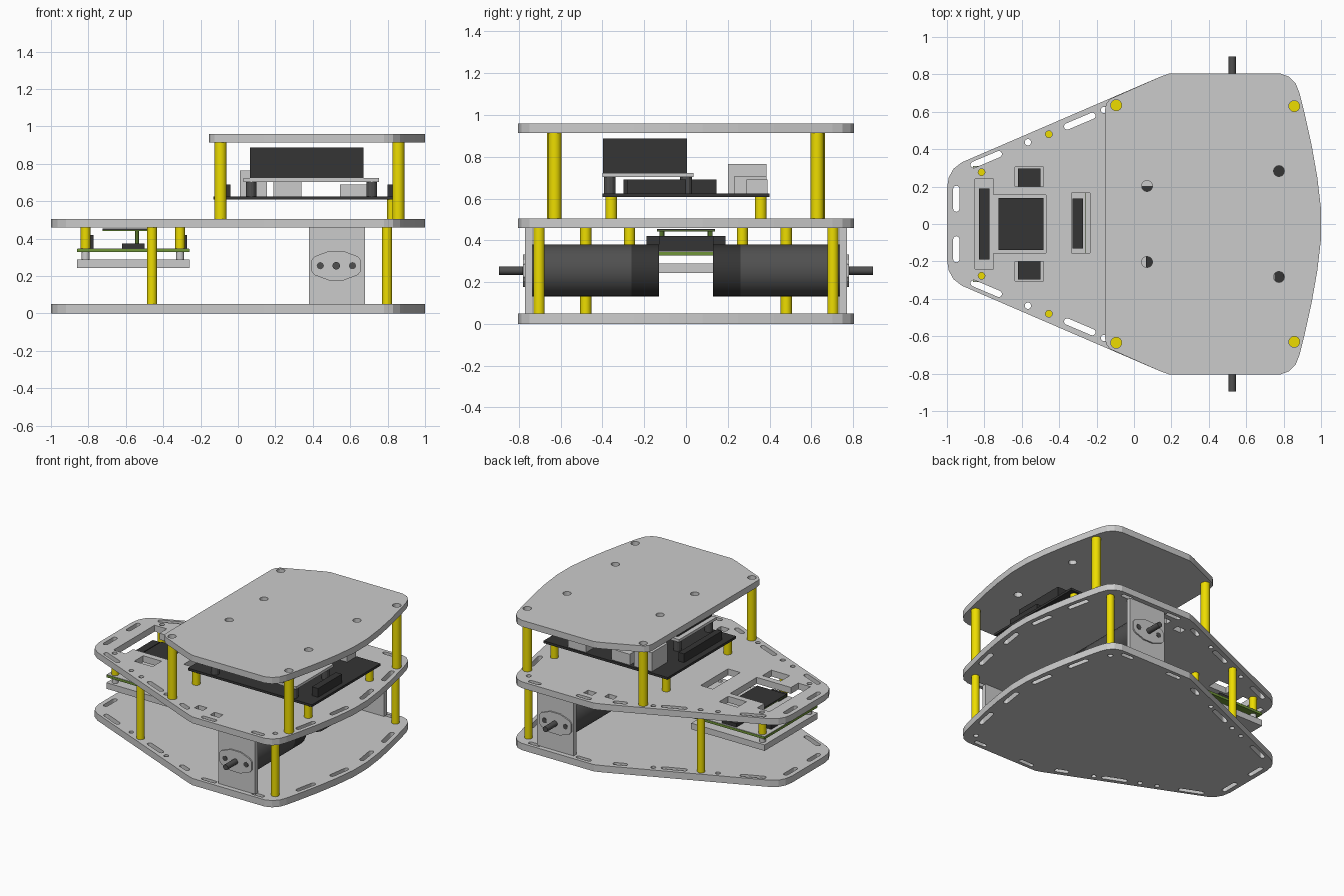
import bpy, math
from mathutils import Vector

if "Cube" in bpy.data.objects:
    bpy.data.objects.remove(bpy.data.objects["Cube"])


def material(name, rgb):
    m = bpy.data.materials.new(name)
    m.diffuse_color = (*rgb, 1)
    m.use_nodes = True
    m.node_tree.nodes["Principled BSDF"].inputs["Base Color"].default_value = m.diffuse_color
    return m


DARK = material("dark", (0.035, 0.035, 0.035))
STEEL = material("dark_steel", (0.08, 0.08, 0.08))
YELLOW = material("yellow", (0.85, 0.72, 0.0))
GREEN = material("green", (0.16, 0.30, 0.04))


def box(name, x0, x1, y0, y1, z0, z1, mat=None):
    bpy.ops.mesh.primitive_cube_add(size=1, location=((x0 + x1) / 2, (y0 + y1) / 2, (z0 + z1) / 2))
    o = bpy.context.object
    o.name = name
    o.scale = (x1 - x0, y1 - y0, z1 - z0)
    if mat:
        o.data.materials.append(mat)
    return o


def rod(name, a, b, r, mat=None, sides=20):
    a, b = Vector(a), Vector(b)
    bpy.ops.mesh.primitive_cylinder_add(vertices=sides, radius=r, depth=(b - a).length, location=(a + b) / 2)
    o = bpy.context.object
    o.name = name
    o.rotation_euler = (b - a).to_track_quat('Z', 'Y').to_euler()
    bpy.ops.object.shade_smooth_by_angle()
    if mat:
        o.data.materials.append(mat)
    return o


def plate(name, loops, z0, z1):
    """Outline with holes, filled and extruded between two heights."""
    c = bpy.data.curves.new(name, 'CURVE')
    c.dimensions = '2D'
    c.fill_mode = 'BOTH'
    c.extrude = (z1 - z0) / 2
    for pts in loops:
        s = c.splines.new('POLY')
        s.points.add(len(pts) - 1)
        for p, (x, y) in zip(s.points, pts):
            p.co = (x, y, 0, 1)
        s.use_cyclic_u = True
    o = bpy.data.objects.new(name, c)
    bpy.context.collection.objects.link(o)
    o.location.z = (z0 + z1) / 2
    bpy.ops.object.select_all(action='DESELECT')
    o.select_set(True)
    bpy.context.view_layer.objects.active = o
    bpy.ops.object.convert(target='MESH')
    bpy.ops.object.shade_flat()
    return bpy.context.object


def slot(cx, cy, length, width, ang=0.0):
    r, h, pts = width / 2, (length - width) / 2, []
    for side in (1, -1):
        for i in range(7):
            t = -math.pi / 2 + math.pi * i / 6
            x, y = side * (h + r * math.cos(t)), side * r * math.sin(t)
            pts.append((cx + x * math.cos(ang) - y * math.sin(ang), cy + x * math.sin(ang) + y * math.cos(ang)))
    return pts


def hole(x, y, r):
    return [(x + r * math.cos(i * math.pi / 8), y + r * math.sin(i * math.pi / 8)) for i in range(16)]


def rect(x0, x1, y0, y1):
    return [(x0, y0), (x1, y0), (x1, y1), (x0, y1)]


def flip(pts):
    return [(x, -y) for x, y in reversed(pts)]


def both(loops):
    return loops + [flip(p) for p in loops]


# Plates
nose = [(-1, 0.19), (-0.99, 0.25), (-0.965, 0.295), (-0.92, 0.33)]
tail = [(0.14, 0.787), (0.19, 0.805), (0.78, 0.805), (0.83, 0.787), (0.865, 0.75), (0.885, 0.70),
        (0.91, 0.6), (0.95, 0.42), (0.98, 0.25), (1, 0.08)]
deck_outline = nose + tail
deck_outline = deck_outline + flip(deck_outline)
lid_outline = [(-0.155, 0.61), (-0.148, 0.645), (-0.125, 0.67)] + tail
lid_outline = lid_outline + flip(lid_outline)

edge_slots = both([slot(-0.95, 0.135, 0.14, 0.034, math.pi / 2), slot(-0.79, 0.345, 0.18, 0.034, 0.4),
                   slot(-0.29, 0.55, 0.18, 0.034, 0.4), hole(-0.567, 0.437, 0.017), hole(-0.16, 0.61, 0.017),
                   hole(-0.455, 0.48, 0.018), hole(0.795, 0.70, 0.018), slot(0.3, 0.765, 0.12, 0.03),
                   slot(0.05, 0.695, 0.1, 0.034, 0.4), slot(0.70, 0.765, 0.1, 0.03),
                   slot(0.89, 0.48, 0.17, 0.034, -1.36), slot(0.94, 0.16, 0.17, 0.034, -1.42)])
sensor_window = [(-0.85, -0.24), (-0.75, -0.24), (-0.75, -0.155), (-0.47, -0.155)]
sensor_window = sensor_window + flip(sensor_window)
deck_windows = [sensor_window, rect(-0.335, -0.235, -0.155, 0.165)] + both(
    [rect(-0.635, -0.485, 0.2, 0.305), hole(-0.815, 0.277, 0.018), rect(0.27, 0.34, 0.66, 0.71),
     rect(0.12, 0.19, 0.63, 0.68)])
lid_holes = both([hole(-0.095, 0.635, 0.029), hole(0.857, 0.63, 0.029),
                  hole(0.07, 0.203, 0.029), hole(0.775, 0.283, 0.029)])
plate("bottom_plate", [deck_outline] + edge_slots, 0, 0.05)
plate("middle_plate", [deck_outline] + edge_slots + deck_windows, 0.458, 0.505)
plate("top_plate", [lid_outline] + lid_holes, 0.913, 0.96)

for s in (-1, 1):
    # Standoffs between plates
    for x, y in ((-0.46, 0.48), (0.797, 0.703)):
        rod("lower_standoff", (x, s * y, 0.05), (x, s * y, 0.458), 0.027, YELLOW)
    for x, y in ((-0.093, 0.633), (0.857, 0.628)):
        rod("upper_standoff", (x, s * y, 0.505), (x, s * y, 0.913), 0.032, YELLOW)
    # Board standoffs
    for x in (-0.09, 0.825):
        rod("controller_standoff", (x, s * 0.358, 0.505), (x, s * 0.358, 0.61), 0.028, YELLOW)
    for x in (-0.815, -0.31):
        rod("sensor_standoff", (x, s * 0.27, 0.345), (x, s * 0.27, 0.458), 0.026, YELLOW)
        rod("sensor_spacer", (x, s * 0.27, 0.28), (x, s * 0.27, 0.33), 0.022)
    # Motor with bracket and shaft
    box("motor_bracket", 0.38, 0.68, min(s * 0.77, s * 0.735), max(s * 0.77, s * 0.735), 0.05, 0.458)
    rod("gearbox", (0.525, s * 0.735, 0.255), (0.525, s * 0.26, 0.255), 0.125, STEEL, 24)
    rod("motor_can", (0.525, s * 0.26, 0.255), (0.525, s * 0.13, 0.255), 0.125, DARK, 24)
    rod("motor_shaft", (0.525, s * 0.74, 0.255), (0.525, s * 0.895, 0.255), 0.02, STEEL)
    for x in (0.44, 0.612):
        rod("motor_screw", (x, s * 0.74, 0.255), (x, s * 0.783, 0.255), 0.019, STEEL)
    flange = plate("motor_flange", [[(-0.132, -0.03), (-0.115, -0.05), (-0.04, -0.078), (0.04, -0.078),
                                     (0.115, -0.05), (0.132, -0.03), (0.132, 0.03), (0.115, 0.05),
                                     (0.04, 0.078), (-0.04, 0.078), (-0.115, 0.05), (-0.132, 0.03)]], 0, 0.012)
    flange.rotation_euler.x = math.pi / 2
    flange.location = (0.525, s * 0.774, 0.255)
    # Sensor chips and pins
    box("sensor_chip", -0.62, -0.5, s * 0.248 - 0.048, s * 0.248 + 0.048, 0.348, 0.375, DARK)
    rod("sensor_pin", (-0.54, s * 0.115, 0.345), (-0.54, s * 0.115, 0.443), 0.012, GREEN, 8)

# Sensor assembly under the nose
box("sensor_base", -0.86, -0.26, -0.31, 0.31, 0.243, 0.288)
box("sensor_board", -0.86, -0.26, -0.31, 0.31, 0.328, 0.345, GREEN)
box("sensor_board_face", -0.858, -0.262, -0.308, 0.308, 0.345, 0.348)
box("raised_board", -0.725, -0.485, -0.138, 0.138, 0.441, 0.447, GREEN)
box("raised_board_cover", -0.725, -0.485, -0.138, 0.138, 0.447, 0.455, DARK)
box("sensor_header_long", -0.83, -0.772, -0.19, 0.19, 0.348, 0.42, DARK)
box("sensor_header_short", -0.33, -0.272, -0.13, 0.135, 0.348, 0.42, DARK)

# Controller board and its components
box("controller_board", -0.13, 0.885, -0.4, 0.4, 0.608, 0.625, DARK)
box("tall_port", 0.01, 0.155, 0.2, 0.385, 0.625, 0.765)
box("wide_port", 0.19, 0.34, 0.23, 0.385, 0.625, 0.705)
box("power_port", 0.545, 0.69, 0.29, 0.39, 0.625, 0.69)
box("front_header", 0.8, 0.85, -0.28, 0.0, 0.625, 0.69, DARK)
box("rear_header", -0.085, -0.04, -0.3, 0.145, 0.625, 0.69, DARK)

# Battery on its carrier
box("battery_carrier", 0.03, 0.755, -0.4, 0.037, 0.703, 0.723)
box("battery", 0.065, 0.67, -0.398, 0.005, 0.723, 0.887, DARK)
for x in (0.07, 0.715):
    for y in (-0.365, 0.0):
        rod("carrier_post", (x, y, 0.625), (x, y, 0.703), 0.028, STEEL, 12)
